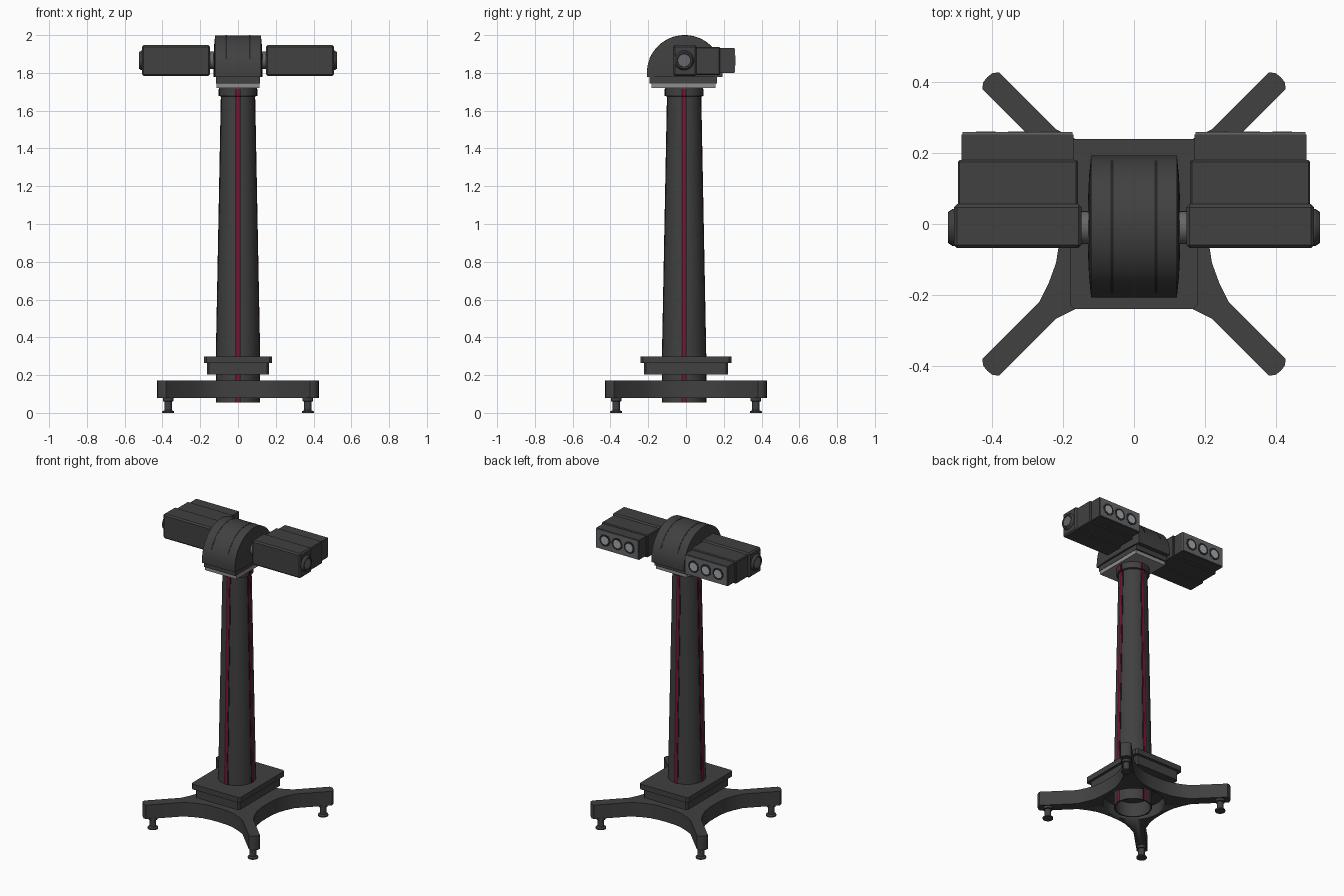
import bpy, bmesh, math
from mathutils import Matrix, Vector

if "Cube" in bpy.data.objects:
    bpy.data.objects.remove(bpy.data.objects["Cube"])

def mat(name, r, g, b):
    m = bpy.data.materials.new(name)
    m.diffuse_color = (r, g, b, 1)
    m.use_nodes = True
    m.node_tree.nodes["Principled BSDF"].inputs["Base Color"].default_value = m.diffuse_color
    return m

BODY = mat("charcoal", 0.052, 0.052, 0.052)
BLACK = mat("black", 0.018, 0.018, 0.018)
PLATE = mat("light grey", 0.27, 0.27, 0.27)
STEEL = mat("steel grey", 0.13, 0.135, 0.14)
RED = mat("crimson", 0.25, 0.004, 0.03)
GLASS = mat("pale grey", 0.38, 0.4, 0.42)
CY = -0.01  # column centre in y

def finish(name, bm, m, smooth=True):
    bmesh.ops.recalc_face_normals(bm, faces=bm.faces)
    me = bpy.data.meshes.new(name)
    bm.to_mesh(me)
    bm.free()
    ob = bpy.data.objects.new(name, me)
    bpy.context.collection.objects.link(ob)
    me.materials.append(m)
    if smooth:
        bpy.ops.object.select_all(action='DESELECT')
        bpy.context.view_layer.objects.active = ob
        ob.select_set(True)
        bpy.ops.object.shade_smooth_by_angle(angle=math.radians(30))
    return ob

def box(name, x0, x1, y0, y1, z0, z1, m, bevel=0.0):
    bm = bmesh.new()
    bmesh.ops.create_cube(bm, size=1)
    for v in bm.verts:
        v.co = Vector(((x0 + x1) / 2 + v.co.x * (x1 - x0), (y0 + y1) / 2 + v.co.y * (y1 - y0),
                       (z0 + z1) / 2 + v.co.z * (z1 - z0)))
    if bevel:
        bmesh.ops.bevel(bm, geom=bm.edges[:], offset=bevel, segments=1, affect='EDGES')
    return finish(name, bm, m, False)

def lathe(name, profile, loc, axis, m, n=40):
    """Revolve (radius, height) points about an axis; ends on the axis close it."""
    bm = bmesh.new()
    vs = [bm.verts.new((r, 0, h)) for r, h in profile]
    es = [bm.edges.new(p) for p in zip(vs, vs[1:])]
    bmesh.ops.spin(bm, geom=vs + es, cent=(0, 0, 0), axis=(0, 0, 1), angle=2 * math.pi, steps=n)
    bmesh.ops.remove_doubles(bm, verts=bm.verts, dist=1e-5)
    q = Vector((0, 0, 1)).rotation_difference(Vector(axis))
    bm.transform(Matrix.Translation(loc) @ q.to_matrix().to_4x4())
    return finish(name, bm, m)

def prism(name, pts, z0, z1, m):
    bm = bmesh.new()
    f = bm.faces.new([bm.verts.new((x, y, z0)) for x, y in pts])
    ext = bmesh.ops.extrude_face_region(bm, geom=[f])
    for v in ext['geom']:
        if isinstance(v, bmesh.types.BMVert):
            v.co.z = z1
    return finish(name, bm, m)

# Four-armed base: one quadrant outline turned four times
quad = [(0.21, 0), (0.212, 0.06), (0.22, 0.11), (0.24, 0.165), (0.267, 0.22), (0.428, 0.381),
        (0.425, 0.4), (0.414, 0.414)]
quad += [(y, x) for x, y in quad[-2:0:-1]]
outline = []
for k in range(4):
    c, s = round(math.cos(k * math.pi / 2)), round(math.sin(k * math.pi / 2))
    outline += [(x * c - y * s, x * s + y * c) for x, y in quad]
base = prism("base_cross", outline, 0.078, 0.172, BODY)

# Hollow underside of the base
pocket = lathe("pocket_cutter", [(0, 0.0), (0.188, 0.0), (0.188, 0.155), (0, 0.155)], (0, 0, 0), (0, 0, 1), BODY)
mod = base.modifiers.new("pocket", 'BOOLEAN')
mod.operation = 'DIFFERENCE'
mod.object = pocket
bpy.ops.object.select_all(action='DESELECT')
bpy.context.view_layer.objects.active = base
base.select_set(True)
bpy.ops.object.modifier_apply(modifier=mod.name)
bpy.data.objects.remove(pocket)

# Levelling feet
for sx in (-1, 1):
    for sy in (-1, 1):
        lathe("foot", [(0, 0), (0.032, 0), (0.032, 0.008), (0.02, 0.014), (0.02, 0.06), (0.028, 0.062),
                       (0.028, 0.08), (0, 0.08)], (sx * 0.37, sy * 0.37, 0), (0, 0, 1), BODY, 20)

# Stepped pedestal block
def block(name, hx, hy, c, z0, z1):
    prism(name, [(hx, -hy + c), (hx, hy - c), (hx - c, hy), (c - hx, hy),
                 (-hx, hy - c), (-hx, c - hy), (c - hx, -hy), (hx - c, -hy)], z0, z1, BODY)

block("block_top", 0.18, 0.24, 0.012, 0.263, 0.298)
block("block_lower", 0.163, 0.222, 0.01, 0.203, 0.263)

# Tapered column with open lower end
col = [(0.115, 0.055), (0.115, 0.3), (0.0885, 1.675), (0.1, 1.678), (0.1, 1.72)]
lathe("column", [(0, 0.15), (0.107, 0.15), (0.107, 0.055)] + col + [(0, 1.72)], (0, CY, 0), (0, 0, 1), BODY, 48)

# Grooves and red stripes following the column on four sides
def stripe(name, half, lift, m):
    for k in range(4):
        bm = bmesh.new()
        rows = [[bm.verts.new((r + d, s * half, min(z, 1.715))) for d, s in
                 ((-0.004, -1), (lift, -1), (lift, 1), (-0.004, 1))] for r, z in col]
        for a, b in zip(rows, rows[1:]):
            for i in range(4):
                bm.faces.new((a[i], a[(i + 1) % 4], b[(i + 1) % 4], b[i]))
        bm.faces.new(rows[0])
        bm.faces.new(rows[-1])
        bm.transform(Matrix.Translation((0, CY, 0)) @ Matrix.Rotation(k * math.pi / 2, 4, 'Z'))
        finish(name, bm, m, False)

stripe("column_groove", 0.015, 0.0012, BLACK)
stripe("column_stripe", 0.007, 0.0025, RED)

# Head: plates below, then a domed D-shaped drum
box("neck_plate", -0.115, 0.115, -0.182, 0.155, 1.72, 1.745, PLATE)
box("head_foot", -0.117, 0.117, -0.192, 0.165, 1.745, 1.785, BODY)
HC = Vector((0, -0.007, 1.799))
bm = bmesh.new()
N = 40
rings = []
for x, r in ((-0.13, 0.07), (-0.127, 0.14), (-0.121, 0.2), (0.121, 0.2), (0.127, 0.14), (0.13, 0.07)):
    arc = [(r * math.cos(math.pi * i / N), r * math.sin(math.pi * i / N)) for i in range(N + 1)]
    pts = [(r, -0.022)] + arc + [(-r, -0.022)]
    rings.append([bm.verts.new(HC + Vector((x, y, z))) for y, z in pts])
for a, b in zip(rings, rings[1:]):
    for i in range(len(a)):
        j = (i + 1) % len(a)
        bm.faces.new((a[i], a[j], b[j], b[i]))
bm.faces.new(rings[0])
bm.faces.new(rings[-1])
finish("head_drum", bm, BODY)

# Dark seams over the drum
for x in (-0.062, 0.062):
    bm = bmesh.new()
    prev = None
    for i in range(31):
        t = math.radians(22 + 136 * i / 30)
        row = [bm.verts.new(HC + Vector((x + dx, r * math.cos(t), r * math.sin(t))))
               for dx, r in ((-0.004, 0.198), (-0.004, 0.201), (0.004, 0.201), (0.004, 0.198))]
        if prev:
            for k in range(4):
                bm.faces.new((prev[k], prev[(k + 1) % 4], row[(k + 1) % 4], row[k]))
        else:
            bm.faces.new(row)
        prev = row
    bm.faces.new(prev)
    finish("head_seam", bm, BLACK)

# Twin side housings with axle, end cap and three rear lenses each
def bx(name, s, x0, x1, *rest):
    box(name, min(s * x0, s * x1), max(s * x0, s * x1), *rest)

for s in (-1, 1):
    bx("housing_front", s, 0.148, 0.508, -0.068, 0.056, 1.783, 1.947, BODY, 0.009)
    bx("housing_middle", s, 0.158, 0.497, 0.04, 0.18, 1.789, 1.938, BODY, 0.005)
    bx("housing_rear", s, 0.17, 0.486, 0.17, 0.253, 1.8, 1.931, BODY)
    bx("lens_plate", s, 0.173, 0.483, 0.253, 0.259, 1.803, 1.928, STEEL)
    lathe("axle", [(0, 0), (0.046, 0), (0.046, 0.05), (0, 0.05)], (s * 0.11, CY, 1.866), (s, 0, 0), STEEL, 32)
    lathe("end_cap", [(0, 0), (0.052, 0), (0.052, 0.006), (0.044, 0.018), (0.036, 0.018), (0.034, 0.014), (0, 0.014)],
          (s * 0.506, CY, 1.866), (s, 0, 0), BODY, 32)
    lathe("end_cap_disc", [(0, 0), (0.033, 0), (0.033, 0.004), (0, 0.004)], (s * 0.518, CY, 1.866), (s, 0, 0), STEEL, 32)
    for k in (-1, 0, 1):
        p = (s * 0.328 + k * 0.09, 0.257, 1.866)
        lathe("lens_ring", [(0, 0), (0.04, 0), (0.04, 0.003), (0, 0.003)], p, (0, 1, 0), BLACK, 28)
        lathe("lens", [(0, 0), (0.027, 0), (0.027, 0.004), (0, 0.004)], p, (0, 1, 0), GLASS, 28)
